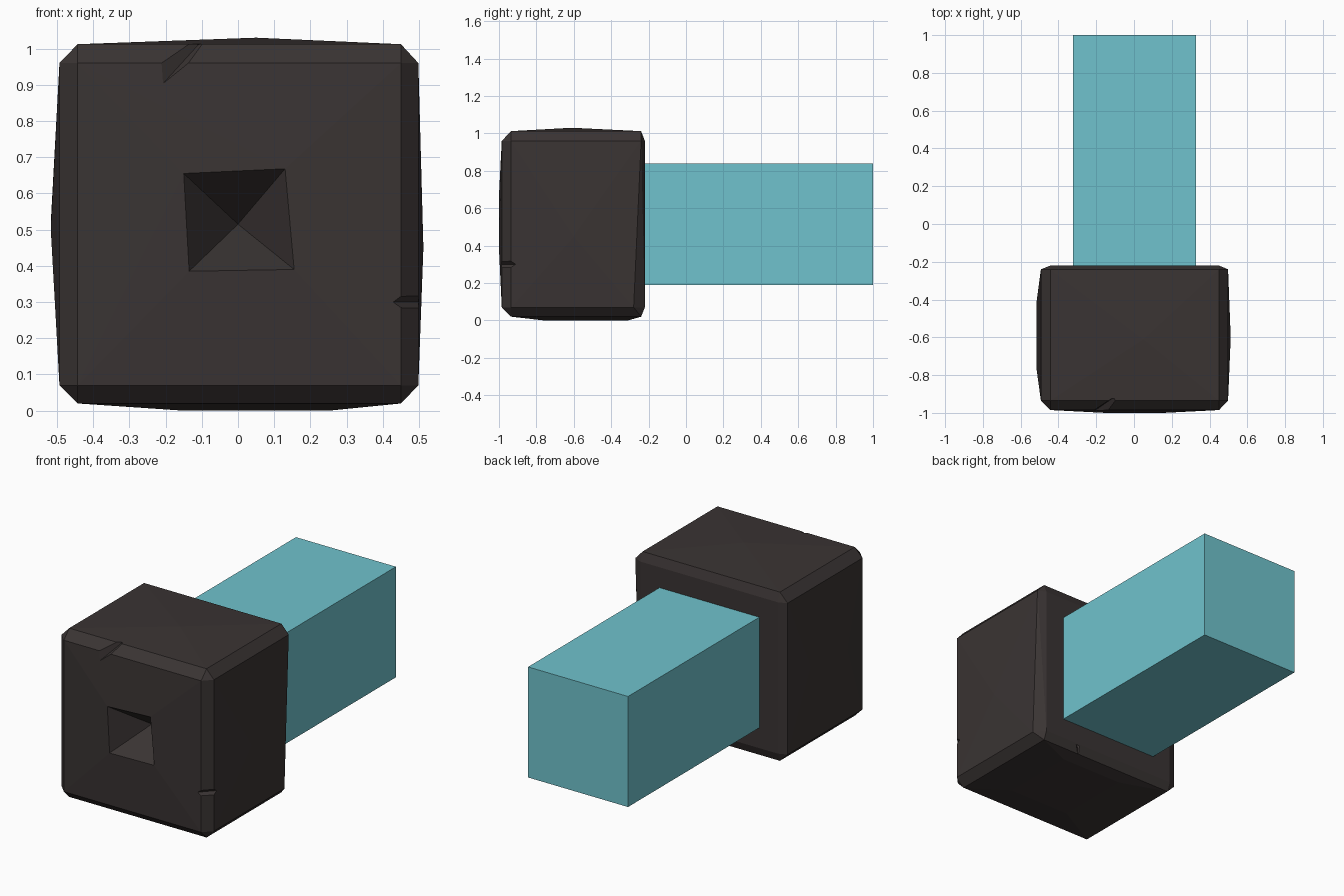
import bpy, bmesh
from mathutils import Vector

if "Cube" in bpy.data.objects:
    bpy.data.objects.remove(bpy.data.objects["Cube"])


def material(name, rgb):
    m = bpy.data.materials.new(name)
    m.diffuse_color = (*rgb, 1)
    m.use_nodes = True
    m.node_tree.nodes["Principled BSDF"].inputs["Base Color"].default_value = m.diffuse_color
    return m


dark = material("dark stone", (0.042, 0.034, 0.033))
teal = material("teal", (0.162, 0.545, 0.61))


def hull(name, points, mat):
    """Convex solid through a handful of points."""
    bm = bmesh.new()
    for p in points:
        bm.verts.new(p)
    bmesh.ops.convex_hull(bm, input=bm.verts)
    loose = [v for v in bm.verts if not v.link_faces]
    bmesh.ops.delete(bm, geom=loose, context='VERTS')
    bmesh.ops.recalc_face_normals(bm, faces=bm.faces)
    me = bpy.data.meshes.new(name)
    bm.to_mesh(me)
    bm.free()
    me.materials.append(mat)
    ob = bpy.data.objects.new(name, me)
    bpy.context.collection.objects.link(ob)
    return ob


def carve(target, points):
    """Subtract a convex cutter from the target."""
    cutter = hull("cutter", points, dark)
    cutter.hide_render = True
    mod = target.modifiers.new("carve", 'BOOLEAN')
    mod.operation = 'DIFFERENCE'
    mod.solver = 'EXACT'
    mod.object = cutter
    bpy.context.view_layer.objects.active = target
    bpy.ops.object.modifier_apply(modifier=mod.name)
    bpy.data.objects.remove(cutter)


def nick(target, a, b, out, width):
    """V-shaped chip whose deepest line runs from a to b."""
    a, b, out, width = (Vector(v) for v in (a, b, out, width))
    carve(target, [a, b] + [p + out + s * width for p in (a, b) for s in (-1, 1)])


# Hammer head: chamfered block, slightly swollen on every side
pts = []
for sx in (-1, 1):
    for back in (0, 1):
        for top in (0, 1):
            xo, xi = (0.498, 0.45) if sx > 0 else (-0.493, -0.443)
            yo, yi = (-0.22, -0.24) if back else (-0.985, -0.935)
            zo, zi = (1.012, 0.96) if top else (0.02, 0.07)
            worn = -0.28 if (sx > 0 and back and not top) else yi
            pts += [(xo, worn, zi), (xi, yo, zi), (xi, yi, zo)]
dent = [(-0.15, 0.655), (0.13, 0.668), (0.155, 0.39), (-0.135, 0.385)]
pts += [(x, -1.0, z) for x, z in dent]
pts += [(0.05, -0.61, 1.03), (-0.517, -0.76, 0.5), (-0.517, -0.42, 0.52),
        (0.512, -0.6, 0.45)]
pts += [(x, y, 0.0) for x in (-0.15, 0.25) for y in (-0.76, -0.31)]
head = hull("hammer_head", pts, dark)

# Pyramid dent in the striking face
tip = Vector((0.0, -0.8, 0.515))
carve(head, [tip] + [tip + (Vector((x, -1.0, z)) - tip) * 1.3 for x, z in dent])

# Small chips along the edges
nick(head, (0.425, -0.99, 0.30), (0.50, -0.91, 0.30), (0.06, -0.06, 0.0), (0, 0, 0.09))
nick(head, (-0.21, -0.99, 0.90), (-0.11, -0.92, 1.01), (0, -0.06, 0.06), (0.11, 0, 0))
nick(head, (0.2, -0.245, 0.01), (0.22, -0.23, 0.07), (0, 0.06, -0.06), (0.1, 0, 0))

# Square handle
handle = hull("handle", [(x, y, z) for x in (-0.323, 0.327)
                         for y in (-0.23, 1.0) for z in (0.19, 0.84)], teal)
